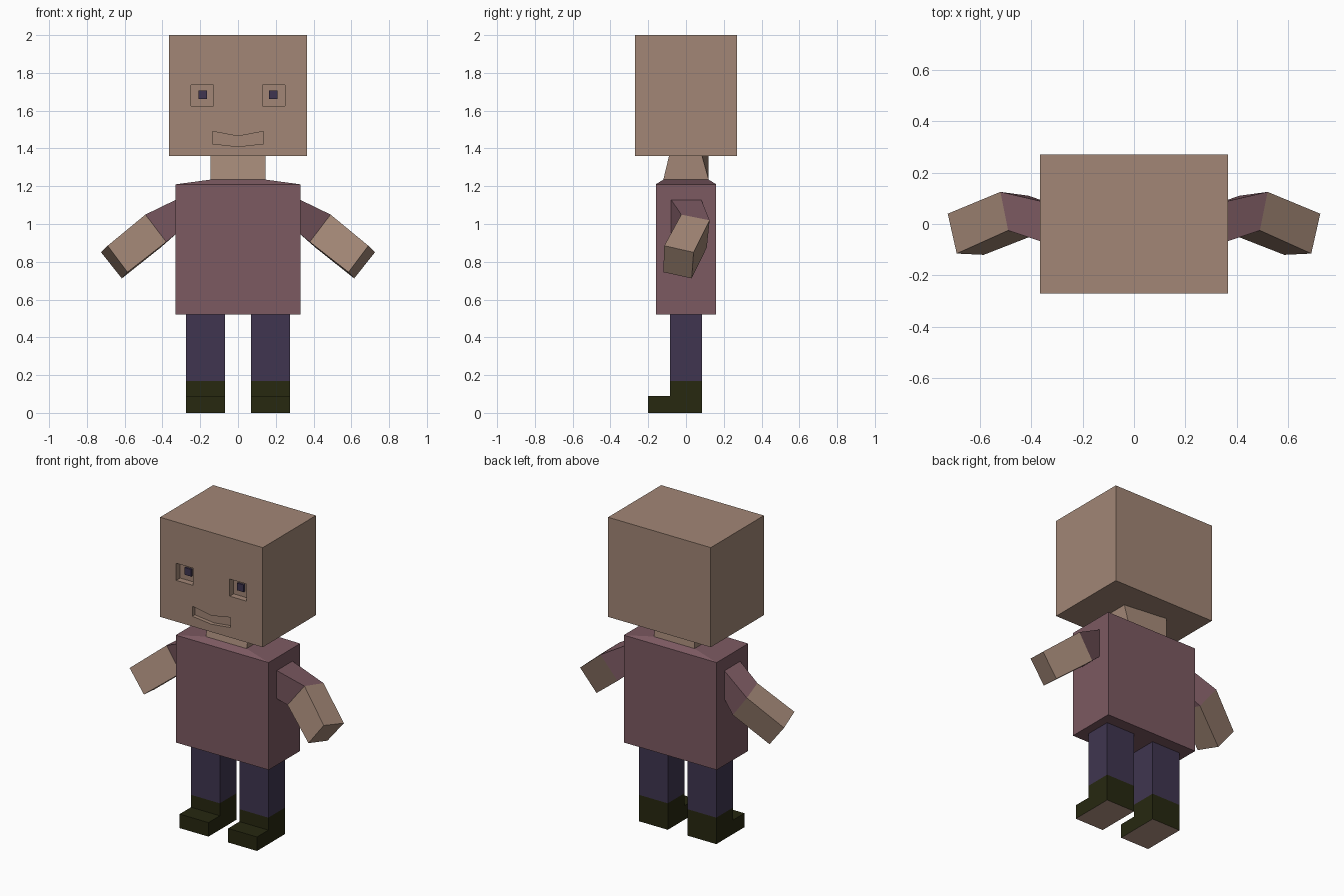
import bpy
import bmesh

cube = bpy.data.objects.get("Cube")
if cube:
    bpy.data.objects.remove(cube, do_unlink=True)


def material(name, color):
    mat = bpy.data.materials.new(name)
    mat.use_nodes = True
    rgba = (*color, 1)
    mat.diffuse_color = rgba
    mat.node_tree.nodes["Principled BSDF"].inputs["Base Color"].default_value = rgba
    return mat


skin = material("tan_skin", (0.36, 0.24, 0.18))
shirt = material("plum_shirt", (0.2, 0.1, 0.12))
trousers = material("indigo_trousers", (0.05, 0.036, 0.08))
boots = material("dark_olive_boots", (0.02, 0.021, 0.005))
soles = material("pinkish_brown_soles", (0.46, 0.3, 0.24))


def finish(bm, name, mats, mirror=False):
    bmesh.ops.recalc_face_normals(bm, faces=bm.faces)
    mesh = bpy.data.meshes.new(name)
    bm.to_mesh(mesh)
    bm.free()
    obj = bpy.data.objects.new(name, mesh)
    bpy.context.collection.objects.link(obj)
    for mat in mats:
        mesh.materials.append(mat)
    if mirror:
        obj.modifiers.new("Mirror", "MIRROR").use_mirror_merge = False
    return obj


def loft(name, start, end, mats, mirror=False):
    """Closed solid between two matching outlines."""
    bm = bmesh.new()
    a = [bm.verts.new(p) for p in start]
    b = [bm.verts.new(p) for p in end]
    bm.faces.new(a)
    bm.faces.new(b)
    for i in range(len(a)):
        j = (i + 1) % len(a)
        bm.faces.new((a[i], a[j], b[j], b[i]))
    return finish(bm, name, mats, mirror)


def rect(hx, hy, z):
    return [(-hx, -hy, z), (hx, -hy, z), (hx, hy, z), (-hx, hy, z)]


def box(name, x, y, z, mats, mirror=False):
    ring = [[(x[0], y[0], h), (x[1], y[0], h), (x[1], y[1], h), (x[0], y[1], h)] for h in z]
    return loft(name, ring[0], ring[1], mats, mirror)


def cut(target, cutter):
    mod = target.modifiers.new("Cut", "BOOLEAN")
    mod.operation = "DIFFERENCE"
    mod.solver = "EXACT"
    mod.object = cutter
    bpy.context.view_layer.objects.active = target
    bpy.ops.object.modifier_apply(modifier=mod.name)
    bpy.data.objects.remove(cutter, do_unlink=True)


# Head with sunken eyes and mouth
head = loft("head", rect(0.365, 0.27, 1.36), rect(0.365, 0.27, 2), [skin])
for side in (-1, 1):
    cx = side * 0.19
    cut(head, box("eye_cutter", (cx - 0.06, cx + 0.06), (-0.3, -0.23),
                  (1.625, 1.735), [skin]))
lips = [(-0.135, 1.49), (0, 1.465), (0.135, 1.49),
        (0.135, 1.425), (0, 1.41), (-0.135, 1.425)]
cut(head, loft("mouth_cutter", [(x, -0.3, z) for x, z in lips],
               [(x, -0.245, z) for x, z in lips], [skin]))
box("pupils", (0.163, 0.21), (-0.243, -0.229), (1.662, 1.708), [trousers], True)

# Neck, tapered with one twisted back corner
loft("neck", rect(0.145, 0.12, 1.235),
     [(-0.145, -0.09, 1.36), (0.145, -0.09, 1.36),
      (0.145, 0.085, 1.36), (-0.145, 0.12, 1.36)], [skin])

# Shirt body and sloped shoulders
loft("shirt_body", rect(0.33, 0.16, 0.52), rect(0.33, 0.16, 1.21), [shirt])
loft("shirt_shoulders", rect(0.33, 0.16, 1.21), rect(0.145, 0.12, 1.235), [shirt])

# Arms: shoulder, elbow and hand outlines joined in turn
shoulder = [(0.325, -0.08, 1.13), (0.325, 0.08, 1.13),
            (0.325, 0.08, 0.95), (0.325, -0.08, 0.95)]
elbow = [(0.49, -0.025, 1.05), (0.52, 0.125, 1.02),
         (0.41, 0.11, 0.875), (0.38, -0.04, 0.905)]
hand = [(0.69, -0.115, 0.885), (0.725, 0.04, 0.85),
        (0.615, 0.03, 0.712), (0.585, -0.12, 0.745)]
loft("sleeves", shoulder, elbow, [shirt], True)
loft("forearms", elbow, hand, [skin], True)

# Legs and boots
box("trouser_legs", (0.07, 0.275), (-0.085, 0.085), (0.17, 0.52), [trousers], True)
boot_side = [(-0.2, 0), (0.085, 0), (0.085, 0.17),
             (-0.085, 0.17), (-0.085, 0.09), (-0.2, 0.09)]
boot = loft("boots", [(0.07, y, z) for y, z in boot_side],
            [(0.275, y, z) for y, z in boot_side], [boots, soles], True)
for face in boot.data.polygons:
    if face.normal.z < -0.9:
        face.material_index = 1
